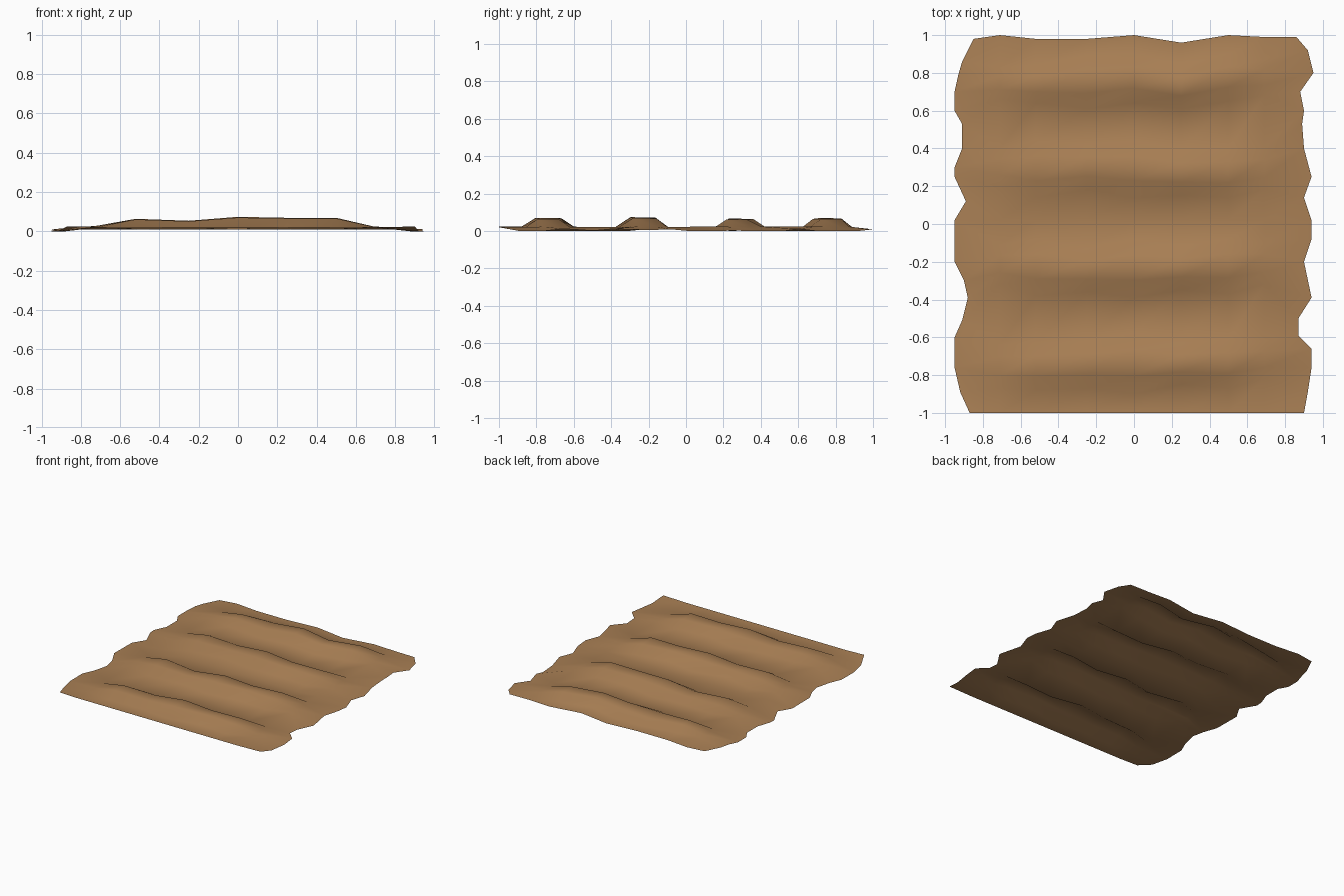
import bpy
import random

random.seed(4)

# Remove the default object
default_object = bpy.data.objects.get("Cube")
if default_object:
    bpy.data.objects.remove(default_object, do_unlink=True)


def make_material(name, colour):
    material = bpy.data.materials.new(name)
    material.use_nodes = True
    material.diffuse_color = colour
    shader = material.node_tree.nodes["Principled BSDF"]
    shader.inputs["Base Color"].default_value = colour
    shader.inputs["Roughness"].default_value = 0.9
    return material


soil_brown = make_material("soil brown", (0.40, 0.215, 0.09, 1.0))

# Ragged side borders, front to back
left_border = [
    (-.87, -1), (-.92, -.89), (-.95, -.76), (-.95, -.6), (-.91, -.51),
    (-.88, -.39), (-.9, -.3), (-.95, -.2), (-.95, .02), (-.89, .12),
    (-.95, .25), (-.95, .3), (-.91, .4), (-.91, .53), (-.95, .6),
    (-.95, .7), (-.93, .79), (-.91, .86), (-.85, .98)]
right_border = [
    (.9, -1), (.92, -.89), (.94, -.76), (.94, -.66), (.87, -.59),
    (.87, -.5), (.94, -.39), (.9, -.2), (.94, -.08), (.94, .02),
    (.9, .14), (.94, .25), (.9, .4), (.89, .53), (.9, .6),
    (.88, .7), (.95, .8), (.92, .92), (.86, .99)]

# Inner columns: position, crest height and back border
columns = [-.71, -.52, -.25, 0, .25, .5, .69]
crest_height = [.03, .064, .054, .074, .069, .069, .025]
back_border = [1, .98, .98, 1, .96, 1, .99]

# Furrow ridges: front foot and back foot for every inner column
ridges = [
    ([-.87, -.88, -.87, -.9, -.85, -.87, -.82], [-.64, -.63, -.62, -.58, -.63, -.61, -.62]),
    ([-.32, -.38, -.36, -.39, -.35, -.37, -.32], [-.11, -.08, -.13, -.08, -.12, -.08, -.1]),
    ([.2, .14, .18, .14, .15, .14, .18], [.4, .44, .42, .44, .39, .4, .4]),
    ([.66, .64, .61, .64, .61, .65, .68], [.83, .84, .89, .9, .84, .9, .87]),
]
ridge_scale = [.95, 1, .9, .94]


def bed_height(column):
    """Level of the soil between the ridges, lifted towards both ends."""
    at_end = column in (0, len(columns) - 1)
    return (.022 if at_end else .012) + random.uniform(-.002, .002)


def soil_column(column):
    """Points of one inner column, from the front border to the back."""
    x = columns[column]
    points = [(x, -1, .02)]
    for number, (front, back) in enumerate(ridges):
        if number == len(ridges) // 2:
            points.append((x, .02, bed_height(column)))
        foot, end = front[column], back[column]
        width = end - foot
        crest = crest_height[column] * ridge_scale[number]
        points.append((x, foot, bed_height(column)))
        points.append((x, foot + width * .3, crest))
        points.append((x, end - width * .27, crest * .97))
        points.append((x, end, bed_height(column)))
    points.append((x, back_border[column], .01))
    return points


def border_column(outline):
    """Points of a side border, resting on the ground with raised corners."""
    last = len(outline) - 1
    points = []
    for row, (x, y) in enumerate(outline):
        if row == 0:
            z = .025
        elif row == last:
            z = .008
        else:
            z = max(0, random.uniform(-.006, .012))
        points.append((x, y, z))
    return points


# Join the columns into one open sheet
sheet = [border_column(left_border)]
sheet += [soil_column(column) for column in range(len(columns))]
sheet.append(border_column(right_border))

rows = len(left_border)
vertices = [point for column in sheet for point in column]
faces = []
for column in range(len(sheet) - 1):
    for row in range(rows - 1):
        corner = column * rows + row
        across = corner + rows
        faces.append((corner, across, across + 1, corner + 1))

mesh = bpy.data.meshes.new("ploughed_soil")
mesh.from_pydata(vertices, [], faces)
mesh.materials.append(soil_brown)
mesh.shade_smooth()
mesh.update()

soil = bpy.data.objects.new("ploughed_soil", mesh)
bpy.context.collection.objects.link(soil)
